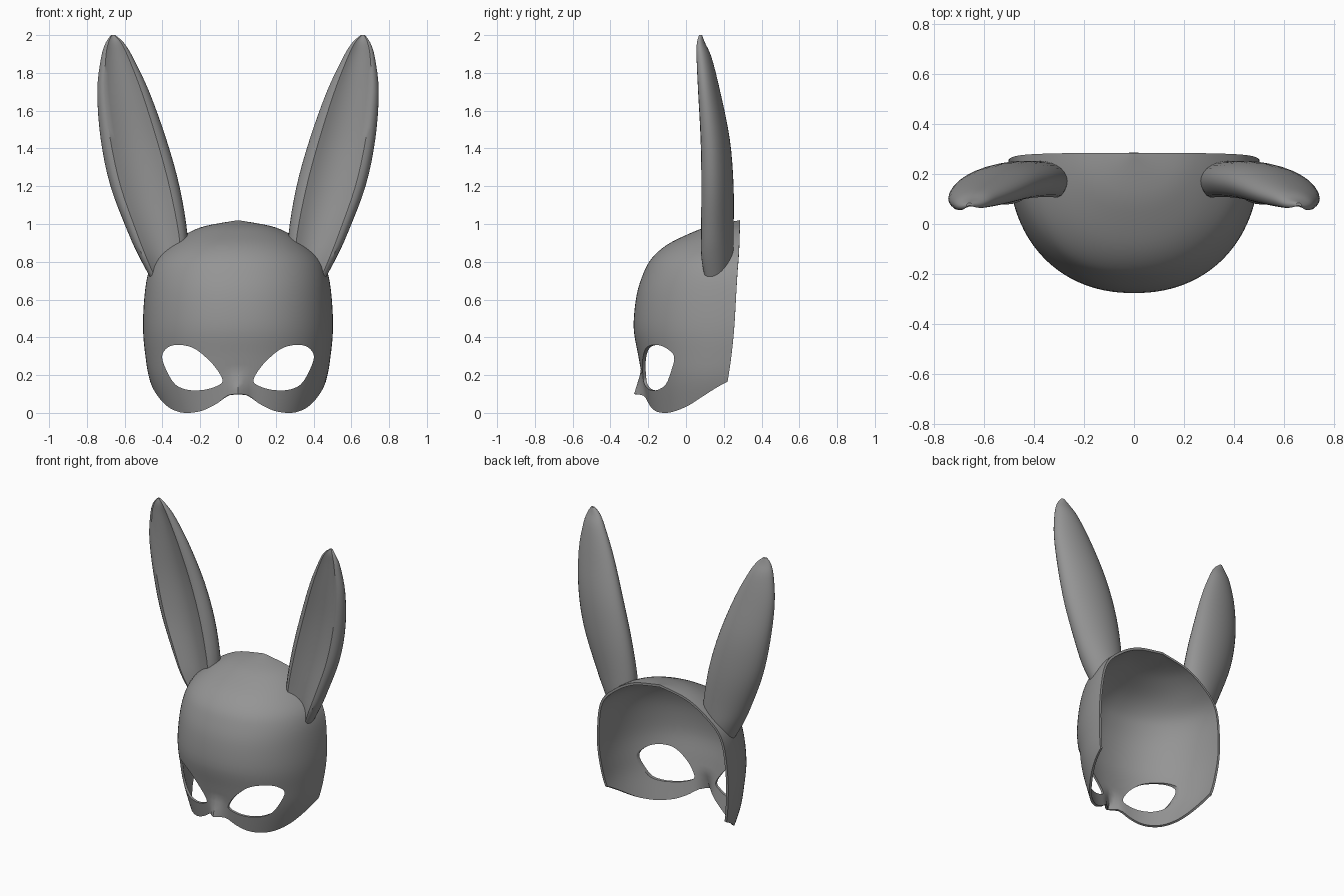
import bpy, bmesh, math
from mathutils import Vector

if "Cube" in bpy.data.objects:
    bpy.data.objects.remove(bpy.data.objects["Cube"])

grey = bpy.data.materials.new("mask_grey")
grey.diffuse_color = (0.3, 0.3, 0.3, 1)
grey.use_nodes = True
grey.node_tree.nodes["Principled BSDF"].inputs["Base Color"].default_value = grey.diffuse_color


def spline(pts, n, closed=False):
    """Smooth curve through tuples, n steps per span."""
    pts = [Vector(p) for p in pts]
    m, out = len(pts), []
    get = (lambda i: pts[i % m]) if closed else (lambda i: pts[max(0, min(m - 1, i))])
    for i in range(m if closed else m - 1):
        a, b, c, d = (get(i + k) for k in (-1, 0, 1, 2))
        for k in range(n):
            t = k / n
            out.append(0.5 * (2 * b + (c - a) * t + (2 * a - 5 * b + 4 * c - d) * t * t
                              + (3 * b - a - 3 * c + d) * t ** 3))
    return out if closed else out + [pts[-1]]


def lookup(table, key):
    """Linear interpolation in rows sorted by their first value."""
    for p, q in zip(table, table[1:]):
        if key <= q[0]:
            return p.lerp(q, max(0, (key - p[0]) / max(q[0] - p[0], 1e-6)))
    return table[-1]


def loft(name, rows, closed, caps):
    bm = bmesh.new()
    grid = [[bm.verts.new(p) for p in r] for r in rows]
    n = len(rows[0])
    for a, b in zip(grid, grid[1:]):
        for j in range(n if closed else n - 1):
            k = (j + 1) % n
            bm.faces.new((a[j], a[k], b[k], b[j]))
    if caps:
        bm.faces.new(grid[0][::-1])
        bm.faces.new(grid[-1])
    bmesh.ops.remove_doubles(bm, verts=bm.verts, dist=1e-4)
    bmesh.ops.recalc_face_normals(bm, faces=bm.faces)
    me = bpy.data.meshes.new(name)
    bm.to_mesh(me)
    bm.free()
    ob = bpy.data.objects.new(name, me)
    bpy.context.collection.objects.link(ob)
    me.materials.append(grey)
    return ob


def cut(ob, cutter):
    mod = ob.modifiers.new("cut", 'BOOLEAN')
    mod.operation, mod.solver, mod.object = 'DIFFERENCE', 'EXACT', cutter
    cutter.hide_render = True


def bake(ob):
    """Apply modifiers and shade smooth."""
    dg = bpy.context.evaluated_depsgraph_get()
    me = bpy.data.meshes.new_from_object(ob.evaluated_get(dg))
    ob.modifiers.clear()
    ob.data = me
    bpy.ops.object.select_all(action='DESELECT')
    ob.select_set(True)
    bpy.context.view_layer.objects.active = ob
    bpy.ops.object.shade_smooth_by_angle(angle=math.radians(40))


# Mask levels: height, half width, front y, back y
levels = spline([(0, .40, -.20, .19), (.165, .465, -.228, .22), (.3, .49, -.252, .24),
                 (.45, .503, -.277, .255), (.62, .495, -.262, .265), (.74, .475, -.225, .272),
                 (.82, .435, -.18, .278), (.89, .36, -.10, .282), (.95, .27, .02, .284),
                 (.99, .17, .13, .285), (1.02, 0, .285, .285)], 4)
# Lower edge: angle from the nose, height
hem = spline([(0, .10), (6, .092), (14, .048), (27, .01), (43, 0), (57, .018),
              (70, .06), (90, .165)], 5)


def mask_point(z, deg):
    if z < .45:
        h = lookup(hem, abs(deg))[1]
        z = h + z * (.45 - h) / .45
    _, w, f, b = lookup(levels, z)
    s, c = math.sin(math.radians(deg)), math.cos(math.radians(deg))
    x = w * math.copysign(abs(s) ** .92, s)
    y = b - (b - f) * max(c, 0) ** .92
    # nose ridge
    y -= .058 * math.exp(-(x / .045) ** 2) * max(0, min(1, (.22 - z) / .12))
    return (x, y, z)


angles = [-90 + 3 * i for i in range(61)]
rows = [[mask_point(r[0], a) for a in angles] for r in levels]

# Mask shell
mask = loft("mask", rows, False, False)
mid = mask.data.polygons[len(mask.data.polygons) // 3]
if mid.normal.y * mid.center.y + mid.normal.x * mid.center.x < 0:
    mask.data.flip_normals()
sol = mask.modifiers.new("thickness", 'SOLIDIFY')
sol.thickness, sol.offset = .016, -1

# Eye openings
eye = spline([(.082, .165), (.13, .135), (.2, .12), (.28, .125), (.345, .165), (.4, .28),
              (.385, .335), (.33, .36), (.24, .345), (.16, .285), (.105, .22)], 4, True)
helpers = []
for s in (1, -1):
    c = loft("eye_cutter", [[(s * p[0], y, p[1]) for p in eye] for y in (-.6, .19)], True, True)
    cut(mask, c)
    helpers.append(c)
bake(mask)

# Solid head volume that trims the ear bases
head = loft("head_cutter", rows, True, False)
bm = bmesh.new()
bm.from_mesh(head.data)
bmesh.ops.holes_fill(bm, edges=[e for e in bm.edges if e.is_boundary])
bmesh.ops.triangulate(bm, faces=bm.faces)
bmesh.ops.recalc_face_normals(bm, faces=bm.faces)
bm.to_mesh(head.data)
bm.free()
head.scale = (.99, .99, .99)
helpers.append(head)

# Ears: height, inner x, outer x, front y, back y
ear_rows = spline([(.70, .30, .455, .11, .23), (.82, .272, .52, .09, .248),
                   (.95, .268, .58, .088, .25), (1.2, .31, .675, .09, .25),
                   (1.45, .38, .727, .085, .23), (1.7, .47, .745, .07, .18),
                   (1.88, .555, .725, .06, .135), (1.96, .605, .70, .06, .10),
                   (2.0, .65, .672, .07, .085)], 4)


def ear_ring(row, side):
    z, xl, xr, yf, yb = row
    hw, d, ring = (xr - xl) / 2, yb - yf, []
    for i in range(32):
        t = 2 * math.pi * i / 32
        c, s = math.cos(t), math.sin(t)
        if s >= 0:                                   # rounded back
            y = yf + d * (.4 + .6 * s)
        else:                                        # hollow front
            y = yf + d * (.4 - .4 * min(1, -s * 1.5) + .28 * max(0, 1 - (c / .75) ** 2))
        ring.append((side * ((xl + xr) / 2 + hw * c), y - .12 * d * c, z))
    return ring


for side, label in ((1, "right"), (-1, "left")):
    ear = loft(label + "_ear", [ear_ring(r, side) for r in ear_rows], True, True)
    cut(ear, head)
    bake(ear)

for h in helpers:
    bpy.data.objects.remove(h)
